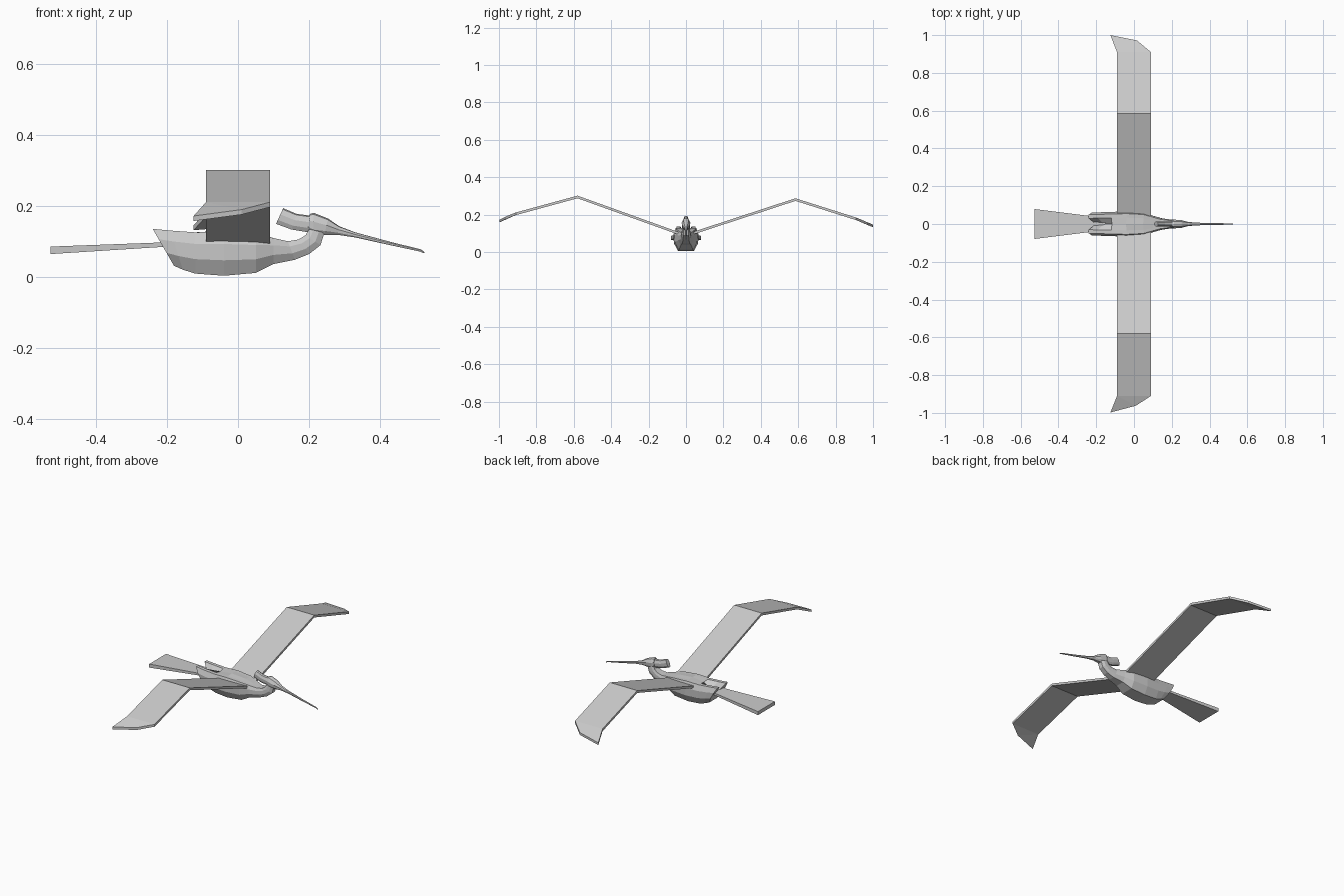
import bpy, bmesh
from mathutils import Vector

if "Cube" in bpy.data.objects:
    bpy.data.objects.remove(bpy.data.objects["Cube"])

grey = bpy.data.materials.new("plain grey")
grey.diffuse_color = (0.6, 0.6, 0.6, 1)
grey.use_nodes = True
grey.node_tree.nodes["Principled BSDF"].inputs["Base Color"].default_value = grey.diffuse_color


def finish(name, bm):
    bmesh.ops.remove_doubles(bm, verts=bm.verts, dist=1e-5)
    bmesh.ops.recalc_face_normals(bm, faces=bm.faces)
    me = bpy.data.meshes.new(name)
    bm.to_mesh(me)
    bm.free()
    me.materials.append(grey)
    ob = bpy.data.objects.new(name, me)
    bpy.context.collection.objects.link(ob)
    return ob


def loft(name, rings):
    """Skin a list of closed rings and cap both ends."""
    bm = bmesh.new()
    rows = [[bm.verts.new(p) for p in r] for r in rings]
    n = len(rows[0])
    for a, b in zip(rows, rows[1:]):
        for i in range(n):
            j = (i + 1) % n
            bm.faces.new((a[i], a[j], b[j], b[i]))
    bm.faces.new(rows[0])
    bm.faces.new(rows[-1])
    return finish(name, bm)


def ring(top, bottom, w, shape, dip=0):
    """Mirrored section: shape lists (width fraction, height fraction) from top to bottom."""
    t, b = Vector((top[0], 0, top[1])), Vector((bottom[0], 0, bottom[1]))
    half = [b.lerp(t, h) + Vector((0, w * k, 0)) for k, h in shape]
    centre = t.copy()
    centre.z -= dip
    centre.x += dip * 0.7
    mirrored = [Vector((p.x, -p.y, p.z)) for p in reversed(half)]
    return [centre] + half + mirrored


# Body and curved neck; the rear top dips between two folded ridges
hull = [(0.5, 1), (0.82, 1), (1, 0.72), (0.97, 0.35), (0.62, 0)]
body_sections = [
    ((-0.24, 0.136), (-0.18, 0.032), 0.060, 0.055),
    ((-0.19, 0.131), (-0.155, 0.021), 0.062, 0.04),
    ((-0.12, 0.126), (-0.12, 0.010), 0.064, 0.005),
    ((-0.04, 0.128), (-0.04, 0.004), 0.067, -0.003),
    ((0.05, 0.121), (0.05, 0.012), 0.061, -0.002),
    ((0.10, 0.110), (0.10, 0.037), 0.044, 0),
    ((0.14, 0.101), (0.16, 0.049), 0.030, 0),
    ((0.17, 0.106), (0.20, 0.065), 0.025, 0),
    ((0.19, 0.118), (0.232, 0.090), 0.023, 0),
    ((0.20, 0.135), (0.243, 0.125), 0.021, 0),
]
loft("body_and_neck", [ring(t, b, w, hull, d) for t, b, w, d in body_sections])

# Head and long tapering bill
rounded = [(0.6, 0.93), (1, 0.6), (0.9, 0.25), (0.45, 0)]
head_sections = [
    ((0.202, 0.178), (0.196, 0.130), 0.018),
    ((0.213, 0.181), (0.212, 0.118), 0.023),
    ((0.253, 0.165), (0.243, 0.118), 0.021),
    ((0.285, 0.143), (0.280, 0.119), 0.012),
    ((0.33, 0.126), (0.328, 0.112), 0.007),
    ((0.43, 0.099), (0.428, 0.090), 0.005),
    ((0.515, 0.078), (0.512, 0.072), 0.003),
    ((0.525, 0.070), (0.523, 0.067), 0.002),
]
loft("head_and_bill", [ring(t, b, w, rounded) for t, b, w in head_sections])

# Crest behind the head
crest_sections = [
    ((0.127, 0.194), (0.107, 0.150), 0.013),
    ((0.165, 0.178), (0.150, 0.134), 0.014),
    ((0.212, 0.172), (0.205, 0.125), 0.015),
]
loft("crest", [ring(t, b, w, rounded) for t, b, w in crest_sections])


def flat_ring(x, w, low, high):
    return [(x, -w, low), (x, w, low), (x, w, high), (x, -w, high)]


# Flared tail
loft("tail", [flat_ring(-0.527, 0.079, 0.065, 0.086),
              flat_ring(-0.15, 0.032, 0.089, 0.100)])


# Wings: span stations of (distance, height), ending in a swept tip
def wing(name, side, stations, tip):
    thick = 0.014
    bm = bmesh.new()

    def plate(outline):
        top = [bm.verts.new((x, side * y, z)) for x, y, z in outline]
        low = [bm.verts.new((x, side * y, z - thick)) for x, y, z in outline]
        return top, low

    rows = [plate([(-0.09, y, z), (0.09, y, z)]) for y, z in stations]
    for (t0, l0), (t1, l1) in zip(rows, rows[1:]):
        bm.faces.new((t0[0], t0[1], t1[1], t1[0]))
        bm.faces.new((l0[0], l0[1], l1[1], l1[0]))
        for k in (0, 1):
            bm.faces.new((t0[k], t1[k], l1[k], l0[k]))
    t, l = rows[0]
    bm.faces.new((t[0], t[1], l[1], l[0]))
    # swept tip
    t, l = rows[-1]
    et, el = plate(tip)
    tops, lows = [t[0], t[1]] + et, [l[0], l[1]] + el
    bm.faces.new((tops[0], tops[1], tops[2]))
    bm.faces.new((tops[0], tops[2], tops[3]))
    bm.faces.new((lows[0], lows[1], lows[2]))
    bm.faces.new((lows[0], lows[2], lows[3]))
    for i in (1, 2, 3):
        j = (i + 1) % 4
        bm.faces.new((tops[i], tops[j], lows[j], lows[i]))
    return finish(name, bm)


wing("right_wing", -1, [(0.03, 0.103), (0.58, 0.301), (0.91, 0.211)],
     [(0.01, 0.962, 0.190), (-0.125, 0.998, 0.172)])
wing("left_wing", 1, [(0.03, 0.105), (0.585, 0.287), (0.91, 0.184)],
     [(0.015, 0.972, 0.158), (-0.125, 1.0, 0.146)])
